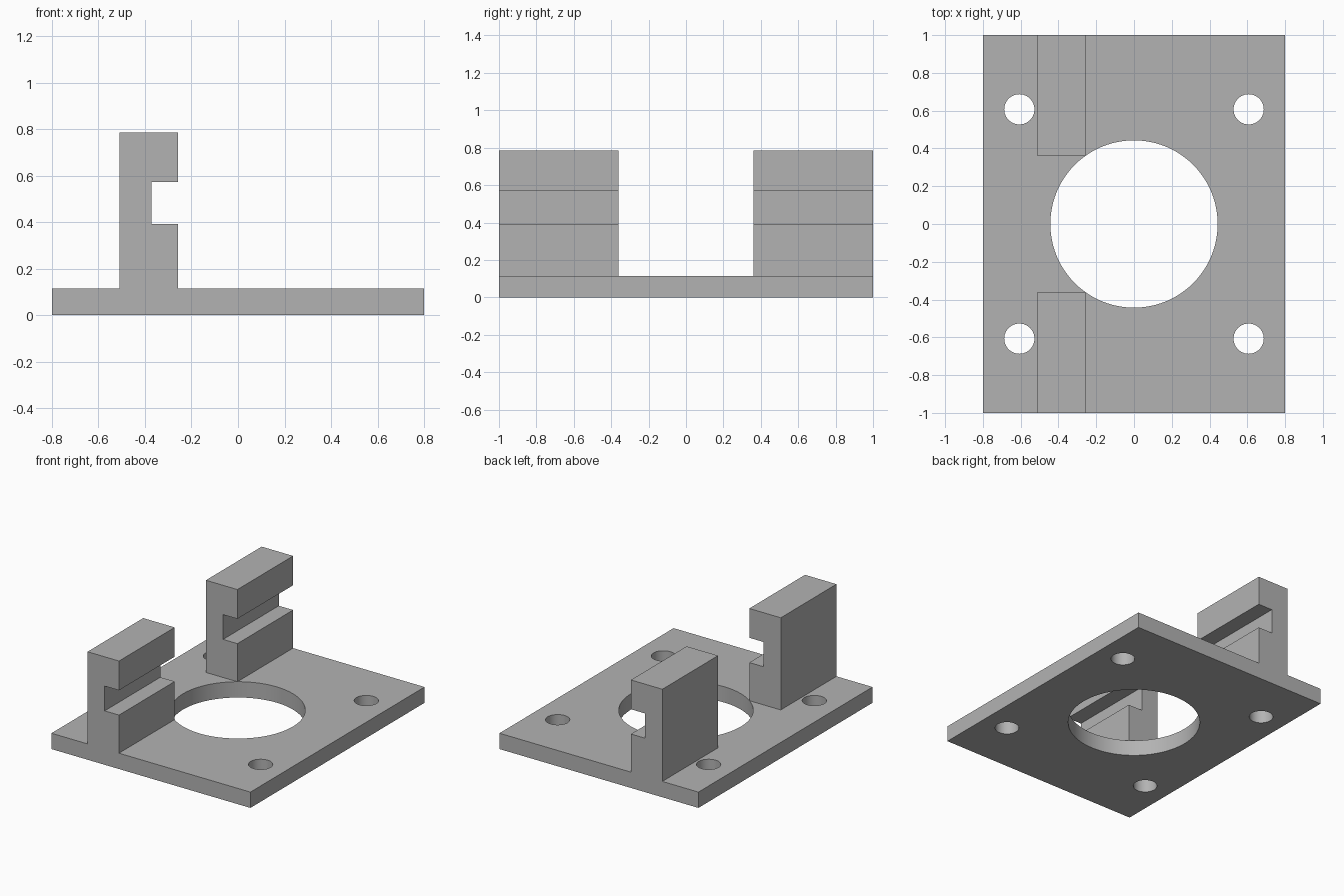
import bpy, bmesh, math

default = bpy.data.objects.get("Cube")
if default:
    bpy.data.objects.remove(default, do_unlink=True)

# Single grey finish
GREY = (0.45, 0.45, 0.45, 1)
grey = bpy.data.materials.new("plain grey")
grey.use_nodes = True
grey.diffuse_color = GREY
grey.node_tree.nodes["Principled BSDF"].inputs["Base Color"].default_value = GREY

LENGTH, WIDTH, THICK = 2.0, 1.6, 0.115
POST_TOP, POST_START = 0.785, 0.36
BACK, FACE, SLOT = -0.51, -0.257, -0.372   # clamp post x positions
SLOT_LOW, SLOT_HIGH = 0.392, 0.572


def extrude_profile(name, points, depth):
    """Solid made from a flat outline pushed along depth."""
    bm = bmesh.new()
    face = bm.faces.new([bm.verts.new(p) for p in points])
    out = bmesh.ops.extrude_face_region(bm, geom=[face])
    verts = [v for v in out["geom"] if isinstance(v, bmesh.types.BMVert)]
    bmesh.ops.translate(bm, verts=verts, vec=depth)
    bmesh.ops.recalc_face_normals(bm, faces=bm.faces)
    mesh = bpy.data.meshes.new(name)
    bm.to_mesh(mesh)
    bm.free()
    mesh.materials.append(grey)
    obj = bpy.data.objects.new(name, mesh)
    bpy.context.collection.objects.link(obj)
    return obj


def select_only(obj):
    bpy.ops.object.select_all(action="DESELECT")
    obj.select_set(True)
    bpy.context.view_layer.objects.active = obj


def drill(obj, x, y, radius, sides):
    """Cut a round vertical hole through the object."""
    bpy.ops.mesh.primitive_cylinder_add(
        vertices=sides, radius=radius, depth=1, location=(x, y, 0))
    cutter = bpy.context.object
    cutter.hide_render = True
    cutter.data.materials.append(grey)
    select_only(obj)
    cut = obj.modifiers.new("hole", "BOOLEAN")
    cut.operation, cut.solver, cut.object = "DIFFERENCE", "EXACT", cutter
    bpy.ops.object.modifier_apply(modifier=cut.name)
    bpy.data.objects.remove(cutter, do_unlink=True)


# Base plate with a large centre opening and four screw holes
w, l = WIDTH / 2, LENGTH / 2
plate = extrude_profile(
    "base_plate", [(-w, -l, 0), (w, -l, 0), (w, l, 0), (-w, l, 0)], (0, 0, THICK))
drill(plate, 0, 0, 0.443, 96)
for sx in (-1, 1):
    for sy in (-1, 1):
        drill(plate, sx * 0.607, sy * 0.607, 0.08, 48)
select_only(plate)
bpy.ops.object.shade_smooth_by_angle(angle=math.radians(30))

# Two slotted posts, front and back
outline = [(BACK, THICK), (FACE, THICK), (FACE, SLOT_LOW), (SLOT, SLOT_LOW),
           (SLOT, SLOT_HIGH), (FACE, SLOT_HIGH), (FACE, POST_TOP), (BACK, POST_TOP)]
for name, side in (("front_post", -1), ("back_post", 1)):
    extrude_profile(name, [(x, side * POST_START, z) for x, z in outline],
                    (0, side * (l - POST_START), 0))
